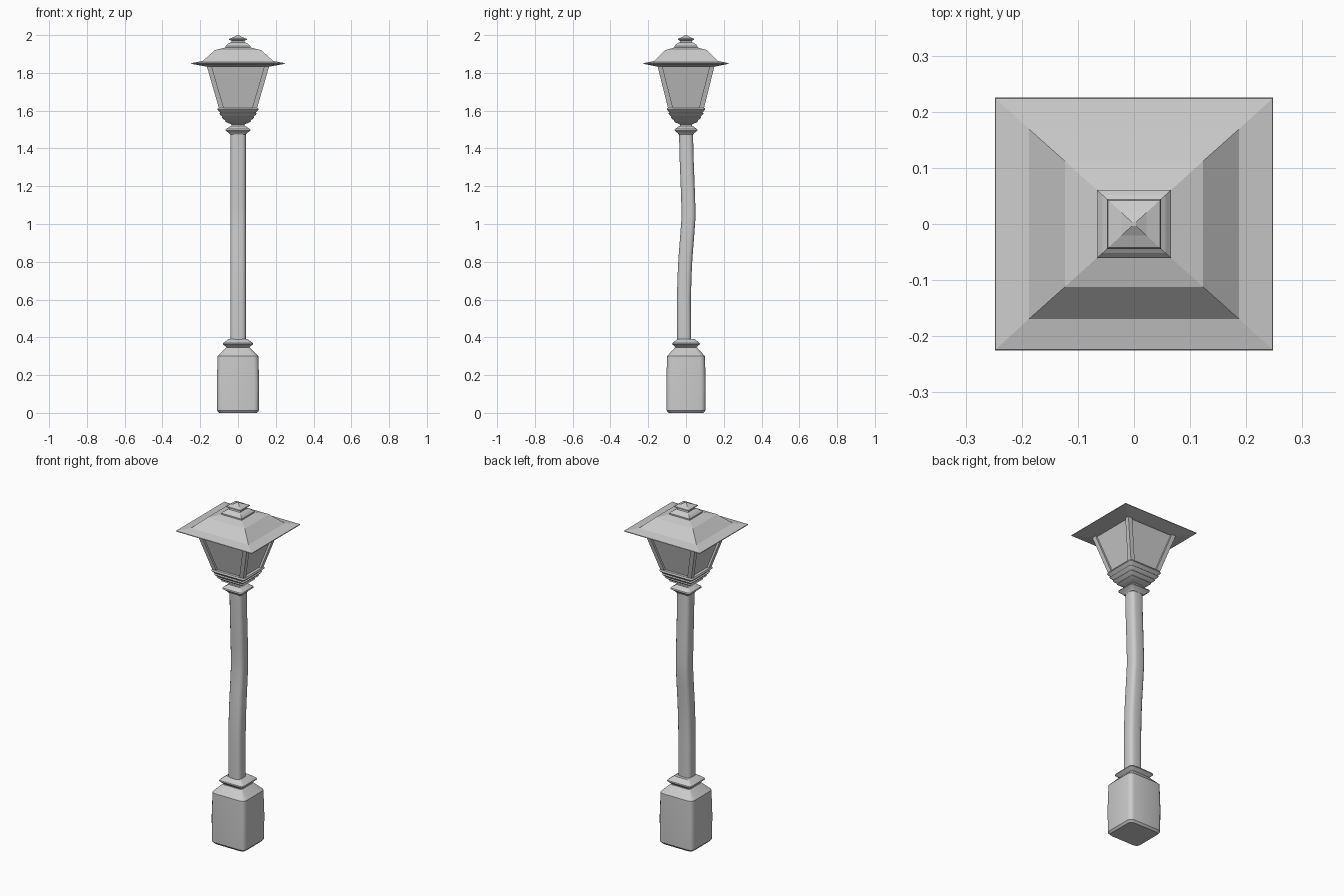
import bpy, bmesh, math

if "Cube" in bpy.data.objects:
    bpy.data.objects.remove(bpy.data.objects["Cube"])


def section(hx, hy, r, seg, cx, cy, z):
    """Rectangle with half sizes hx, hy and rounded corners of radius r."""
    if r <= 0:
        return [(cx + sx * hx, cy + sy * hy, z) for sx, sy in ((1, 1), (-1, 1), (-1, -1), (1, -1))]
    pts = []
    for i, (sx, sy) in enumerate(((1, 1), (-1, 1), (-1, -1), (1, -1))):
        for k in range(seg + 1):
            a = math.radians(90 * (i + k / seg))
            pts.append((cx + sx * (hx - r) + r * math.cos(a),
                        cy + sy * (hy - r) + r * math.sin(a), z))
    return pts


def loft(name, rows, rounded=False, seg=3, smooth=None):
    """Rows are (z, half x, half y, corner radius, centre x, centre y)."""
    bm = bmesh.new()
    rings = []
    for z, hx, hy, r, cx, cy in rows:
        pts = section(hx, hy, r if rounded else 0, seg, cx, cy, z)
        rings.append([bm.verts.new(p) for p in pts])
    n = len(rings[0])
    for a, b in zip(rings, rings[1:]):
        for i in range(n):
            j = (i + 1) % n
            bm.faces.new((a[i], a[j], b[j], b[i]))
    bm.faces.new(rings[0][::-1])
    bm.faces.new(rings[-1])
    bmesh.ops.recalc_face_normals(bm, faces=bm.faces)
    mesh = bpy.data.meshes.new(name)
    bm.to_mesh(mesh)
    bm.free()
    ob = bpy.data.objects.new(name, mesh)
    bpy.context.collection.objects.link(ob)
    if smooth:
        bpy.ops.object.select_all(action='DESELECT')
        ob.select_set(True)
        bpy.context.view_layer.objects.active = ob
        bpy.ops.object.shade_smooth_by_angle(angle=math.radians(smooth))
    return ob


def rows(profile, ratio=1.0, r=0.0):
    """Centred rows from (z, half x); half y = ratio * half x."""
    return [(z, h, h * ratio, h * r, 0, 0) for z, h in profile]


# Plinth with rounded corners and a sloped shoulder
loft("plinth", rows([(0, 0.100), (0.012, 0.110), (0.15, 0.112), (0.30, 0.108), (0.345, 0.064)],
                    0.93, 0.24), True, smooth=35)

# Collars at the bottom and top of the post
loft("lower_collar", rows([(0.335, 0.060), (0.347, 0.060), (0.364, 0.080), (0.370, 0.078),
                           (0.392, 0.048)], 0.92, 0.2), True, smooth=30)
loft("upper_collar", rows([(1.473, 0.042), (1.480, 0.046), (1.495, 0.066), (1.502, 0.064),
                           (1.518, 0.040), (1.518, 0.034), (1.550, 0.034)], 0.92, 0.2), True, smooth=30)

# Slightly bent post
bend = [(0.38, -0.010), (0.60, -0.011), (0.72, -0.008), (0.82, -0.003), (0.92, 0.005),
        (1.03, 0.013), (1.08, 0.013), (1.20, 0.009), (1.35, 0.003), (1.49, 0.0)]
loft("post", [(z, 0.041, 0.037, 0.022, 0.001, y) for z, y in bend], True, smooth=40)

# Stepped cup that carries the lantern
loft("lantern_cup", rows([(1.528, 0.036), (1.536, 0.056), (1.543, 0.070), (1.548, 0.066),
                          (1.556, 0.078), (1.563, 0.086), (1.568, 0.082), (1.576, 0.092),
                          (1.585, 0.100), (1.590, 0.094), (1.598, 0.102), (1.606, 0.110),
                          (1.615, 0.106)], 0.93, 0.14), True, smooth=30)

# Recessed panes and four leaning corner bars
loft("lantern_glass", [(1.61, 0.088, 0.082, 0, 0, 0), (1.845, 0.156, 0.141, 0, 0, 0)])
w = 0.013
for sx, sx_name in ((-1, "left"), (1, "right")):
    for sy, sy_name in ((-1, "front"), (1, "back")):
        loft(f"corner_bar_{sy_name}_{sx_name}",
             [(1.61, w, w, 0, sx * (0.100 - w), sy * (0.094 - w)),
              (1.845, w, w, 0, sx * (0.168 - w), sy * (0.153 - w))])

# Roof with a wide thin brim
loft("roof", [(1.833, 0.165, 0.150, 0, 0, 0),
              (1.848, 0.248, 0.225, 0, 0, 0),
              (1.852, 0.247, 0.224, 0, 0, 0),
              (1.863, 0.187, 0.169, 0, 0, 0),
              (1.920, 0.123, 0.112, 0, 0, 0),
              (1.936, 0.060, 0.055, 0, 0, 0)])

# Stepped finial ending in a small pyramid
loft("finial", rows([(1.930, 0.066), (1.942, 0.066), (1.952, 0.056), (1.957, 0.048),
                     (1.962, 0.036), (1.970, 0.034), (1.976, 0.048), (1.981, 0.046),
                     (1.990, 0.022), (2.000, 0.004)], 0.92))
